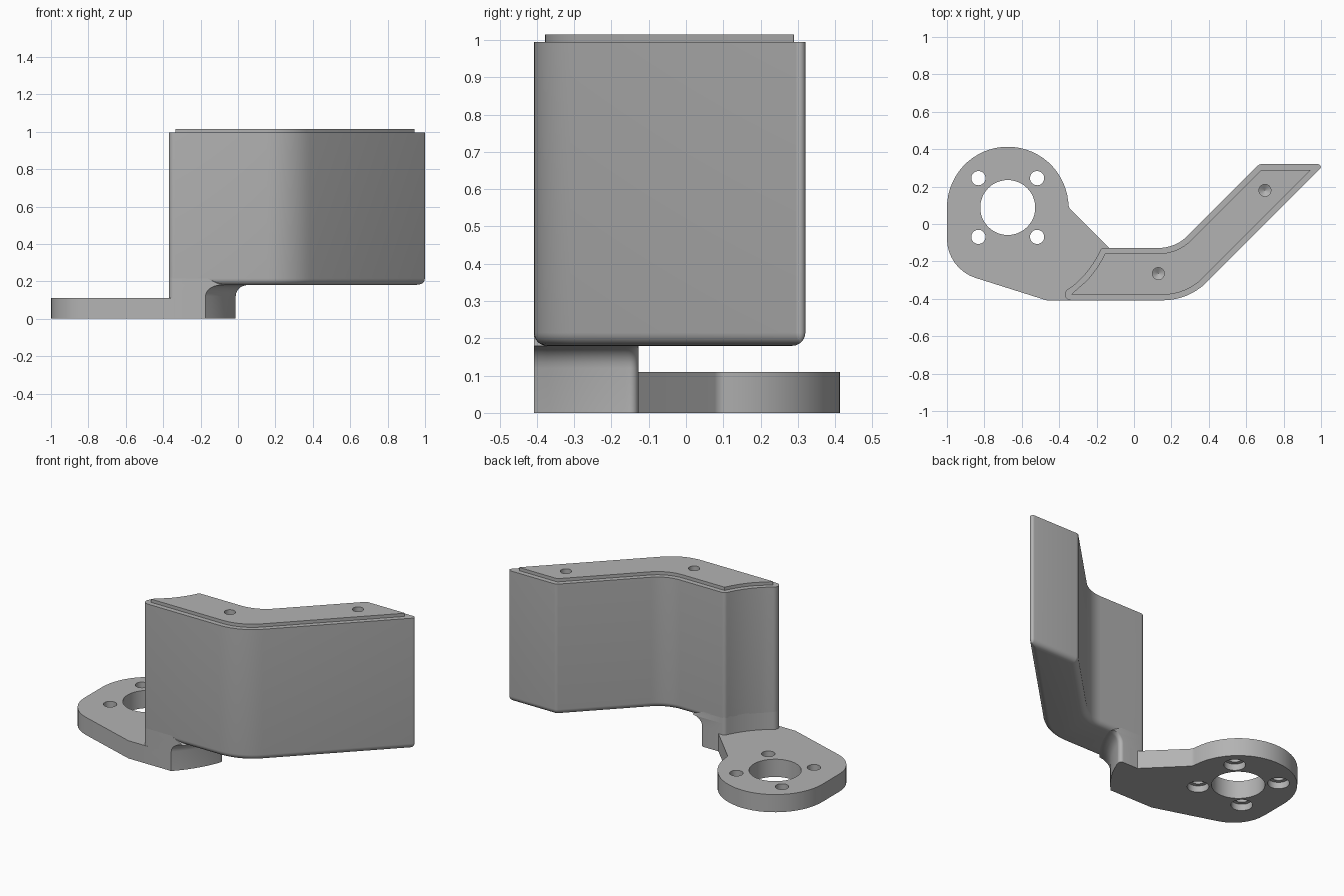
import bpy, bmesh, math
from mathutils import Vector

cube = bpy.data.objects.get("Cube")
if cube:
    bpy.data.objects.remove(cube, do_unlink=True)

grey = bpy.data.materials.new("plain_grey")
grey.use_nodes = True
grey.diffuse_color = (0.45, 0.45, 0.45, 1)
grey.node_tree.nodes["Principled BSDF"].inputs["Base Color"].default_value = grey.diffuse_color

CX, CY = -0.675, 0.088          # centre of the round mounting flange
FRONT, BACK = -0.408, -0.128    # faces of the straight wall section
INNER, OUTER = 0.545, 0.705     # arcs of the foot around the flange centre


def rounded(corners, steps=8):
    """Turn (x, y, radius) corners into a polygon with rounded corners."""
    out = []
    for i, (x, y, r) in enumerate(corners):
        p = Vector((x, y))
        if r == 0:
            out.append(p)
            continue
        a = (Vector(corners[i - 1][:2]) - p).normalized()
        b = (Vector(corners[(i + 1) % len(corners)][:2]) - p).normalized()
        half = a.angle(b) / 2
        c = p + (a + b).normalized() * (r / math.sin(half))
        v0, v1 = p + a * (r / math.tan(half)) - c, p + b * (r / math.tan(half)) - c
        turn = math.pi - 2 * half
        for k in range(steps + 1):
            t = k / steps
            out.append(c + (v0 * math.sin((1 - t) * turn) + v1 * math.sin(t * turn)) / math.sin(turn))
    return out


def circle(x, y, r, n=48):
    return [Vector((x + r * math.cos(k * math.tau / n), y + r * math.sin(k * math.tau / n)))
            for k in range(n)]


def loft(name, levels):
    """Closed solid through (z, outline) levels."""
    bm = bmesh.new()
    rings = [[bm.verts.new((p.x, p.y, z)) for p in pts] for z, pts in levels]
    n = len(rings[0])
    for lo, hi in zip(rings, rings[1:]):
        for i in range(n):
            j = (i + 1) % n
            bm.faces.new((lo[i], lo[j], hi[j], hi[i]))
    bm.faces.new(rings[0][::-1])
    bm.faces.new(rings[-1])
    bmesh.ops.recalc_face_normals(bm, faces=bm.faces)
    mesh = bpy.data.meshes.new(name)
    bm.to_mesh(mesh)
    bm.free()
    mesh.materials.append(grey)
    ob = bpy.data.objects.new(name, mesh)
    bpy.context.collection.objects.link(ob)
    return ob


def select(ob):
    bpy.ops.object.select_all(action='DESELECT')
    ob.select_set(True)
    bpy.context.view_layer.objects.active = ob


def drill(ob, levels):
    cutter = loft("drill", levels)
    cutter.hide_render = True
    mod = ob.modifiers.new("hole", 'BOOLEAN')
    mod.operation, mod.solver, mod.object = 'DIFFERENCE', 'EXACT', cutter
    select(ob)
    bpy.ops.object.modifier_apply(modifier=mod.name)
    bpy.data.objects.remove(cutter, do_unlink=True)


def arc_x(radius, y):
    return CX + math.sqrt(radius ** 2 - (y - CY) ** 2)


def hollow_end(radius, front, back):
    """Samples of the concave end arc, from back to front."""
    lo, hi = front + 0.075, back - 0.03
    ys = [hi + (lo - hi) * k / 6 for k in range(7)]
    return [(arc_x(radius, y), y, 0) for y in ys]


def wall_outline(d):
    """Bent wall seen from above, inset by d."""
    f, b, e = FRONT + d, BACK - d, 0.32 - d
    near, far = 0.70 - d * math.sqrt(2), 0.35 + d * math.sqrt(2)

    def r(v):
        return max(v - d, 0.002)
    arc = INNER + d
    return rounded([
        (arc_x(arc, f), f, r(0.032)), (near + f, f, 0.33 - d),
        (near + e, e, r(0.015)), (far + e, e, r(0.03)),
        (far + b, b, 0.22 + d), (arc_x(arc, b), b, r(0.025)),
    ] + hollow_end(arc, f, b))


def foot_outline(outer):
    ys = [FRONT + (BACK - FRONT) * k / 8 for k in range(8)]
    return rounded([(arc_x(INNER, FRONT), FRONT, 0.032)]
                   + [(arc_x(outer, y), y, 0) for y in ys]
                   + [(arc_x(outer, BACK), BACK, 0.02), (arc_x(INNER, BACK), BACK, 0.025)]
                   + hollow_end(INNER, FRONT, BACK))


# Bent wall: rounded lower edge, stepped top face
fillet = 0.035
levels = []
for k in range(7):
    a = k / 6 * math.pi / 2
    levels.append((0.18 + fillet * (1 - math.cos(a)), wall_outline(fillet * (1 - math.sin(a)))))
levels += [(0.995, wall_outline(0)), (0.995, wall_outline(0.03)), (1.015, wall_outline(0.03))]
wall = loft("bent_wall", levels)
for x, y in ((0.13, -0.265), (0.70, 0.18)):
    drill(wall, [(0.90, circle(x, y, 0.001)), (0.92, circle(x, y, 0.032)), (1.1, circle(x, y, 0.032))])

# Foot below the wall, flaring into its underside
levels = [(0, foot_outline(OUTER))]
for k in range(7):
    a = k / 6 * math.pi / 2
    levels.append((0.12 + 0.06 * math.sin(a), foot_outline(OUTER + 0.06 * (1 - math.cos(a)))))
levels.append((0.22, foot_outline(OUTER)))
foot = loft("foot", levels)

# Mounting flange with a large bore and four counterbored screw holes
rim = [(CX + 0.325 * math.cos(a), CY + 0.325 * math.sin(a), 0)
       for a in (math.radians(6 + 6 * k) for k in range(30))]
flange = loft("mounting_flange", [(z, rounded(
    rim + [(-1, -0.24, 0.22), (-0.468, FRONT, 0), (-0.25, FRONT, 0), (-0.08, BACK, 0),
           (-0.133, BACK, 0), (-0.348, 0.087, 0.04)])) for z in (0, 0.11)])
drill(flange, [(-0.1, circle(CX, CY, 0.147)), (0.2, circle(CX, CY, 0.147))])
for sx in (-1, 1):
    for sy in (-1, 1):
        x, y = CX + 0.157 * sx, CY + 0.157 * sy
        drill(flange, [(-0.1, circle(x, y, 0.06, 32)), (0.04, circle(x, y, 0.06, 32)),
                       (0.04, circle(x, y, 0.038, 32)), (0.2, circle(x, y, 0.038, 32))])

for ob in (wall, foot, flange):
    select(ob)
    bpy.ops.object.shade_smooth_by_angle(angle=math.radians(30))
